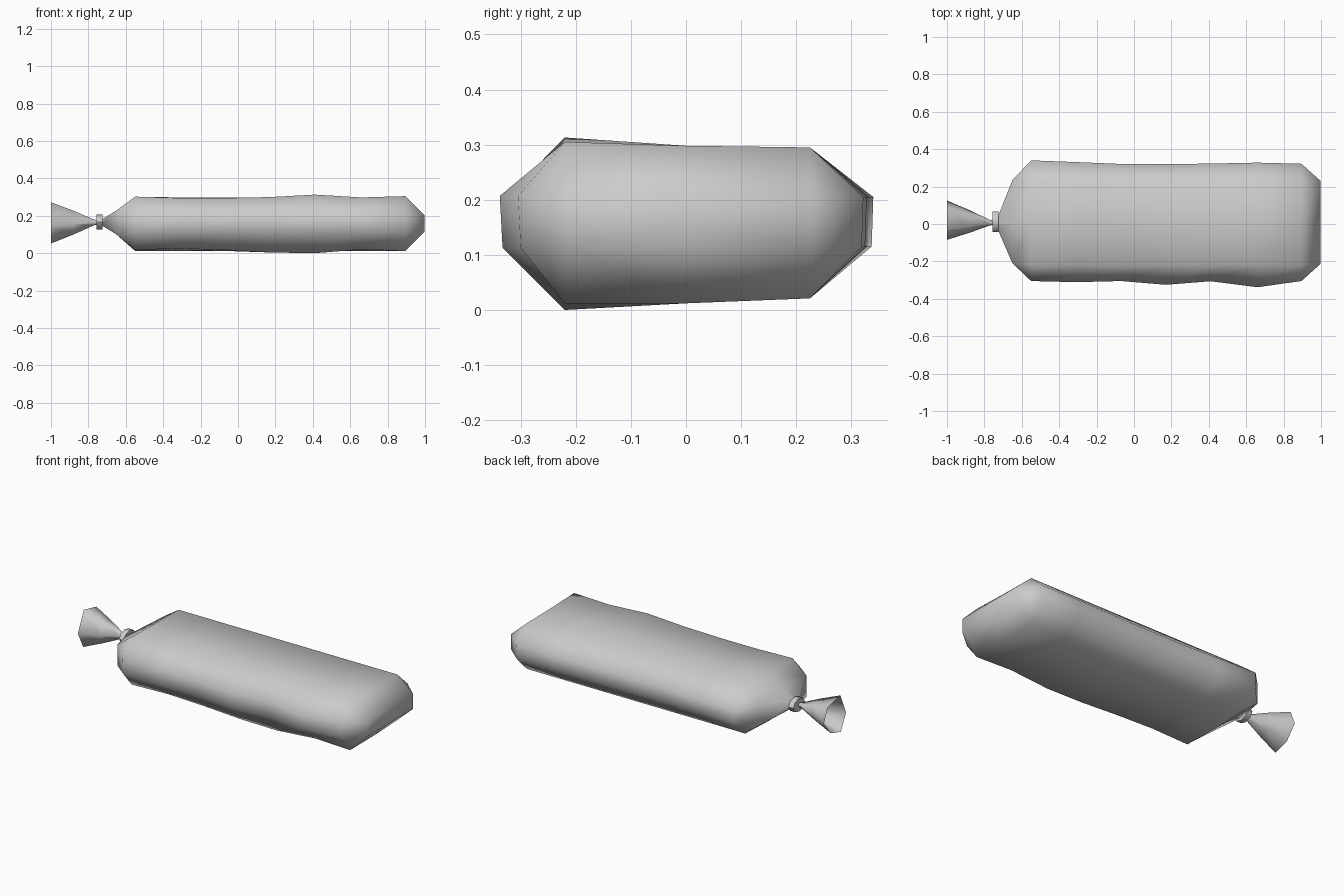
import bpy, bmesh, math

if "Cube" in bpy.data.objects:
    bpy.data.objects.remove(bpy.data.objects["Cube"])


def loft(name, rings, start=None, end=None, angle=None):
    """Skin equal-length rings; optional end points close the shape with a fan."""
    bm = bmesh.new()
    vs = [[bm.verts.new(p) for p in r] for r in rings]
    n = len(rings[0])
    for a, b in zip(vs, vs[1:]):
        for i in range(n):
            j = (i + 1) % n
            bm.faces.new((a[i], a[j], b[j], b[i]))
    for ring, tip in ((vs[0], start), (vs[-1], end)):
        if tip:
            c = bm.verts.new(tip)
            for i in range(n):
                bm.faces.new((ring[i], ring[(i + 1) % n], c))
    bmesh.ops.remove_doubles(bm, verts=bm.verts, dist=0.0005)
    bmesh.ops.recalc_face_normals(bm, faces=bm.faces)
    me = bpy.data.meshes.new(name)
    bm.to_mesh(me)
    bm.free()
    ob = bpy.data.objects.new(name, me)
    bpy.context.collection.objects.link(ob)
    for p in me.polygons:
        p.use_smooth = True
    if angle:
        bpy.ops.object.select_all(action='DESELECT')
        bpy.context.view_layer.objects.active = ob
        ob.select_set(True)
        bpy.ops.object.shade_smooth_by_angle(angle=math.radians(angle))
    return ob


def section(x, front, back, top, bottom):
    """Ten-sided cushion cross-section; the front (-y) edges carry the wobble."""
    return [(x, 0, 0.298), (x, 0.225, 0.295), (x, back, 0.205), (x, back - 0.003, 0.115),
            (x, 0.225, 0.021), (x, 0, 0.012), (x, -0.22, bottom), (x, front + 0.005, 0.113),
            (x, front, 0.207), (x, -0.22, top)]


def end_section(x, front, back, top, bottom):
    """Same ring with its corners collapsed to a rectangle."""
    return [(x, 0, top), (x, back, top), (x, back, top), (x, back, bottom), (x, back, bottom),
            (x, 0, bottom), (x, front, bottom), (x, front, bottom), (x, front, top), (x, front, top)]


# Stuffed bag body
stations = [(-0.55, -0.305, 0.340, 0.302, 0.018), (-0.31, -0.311, 0.331, 0.295, 0.025),
            (-0.07, -0.305, 0.321, 0.295, 0.017), (0.17, -0.325, 0.320, 0.300, 0.004),
            (0.41, -0.306, 0.323, 0.313, 0.000), (0.66, -0.338, 0.328, 0.298, 0.020),
            (0.895, -0.305, 0.322, 0.305, 0.012)]
rings = [end_section(-0.735, -0.014, 0.02, 0.177, 0.153),
         end_section(-0.65, -0.21, 0.235, 0.228, 0.100)]
rings += [section(*s) for s in stations]
rings.append(end_section(0.998, -0.213, 0.23, 0.203, 0.115))
loft("bag_body", rings, start=(-0.745, 0, 0.165), end=(0.987, 0, 0.16))


# Tie around the neck
def oval(x, ry, rz, n=8):
    return [(x, 0.012 + ry * math.cos(math.tau * i / n), 0.166 + rz * math.sin(math.tau * i / n))
            for i in range(n)]


loft("neck_tie", [oval(-0.757, 0.055, 0.04), oval(-0.725, 0.055, 0.04)],
     start=(-0.757, 0.012, 0.166), end=(-0.725, 0.012, 0.166), angle=50)

# Flared open tail
rim = [(-0.03, 0.272), (0.09, 0.245), (0.125, 0.16), (0.06, 0.08), (-0.035, 0.052), (-0.085, 0.15)]


def tail_ring(x, f):
    return [(x, 0.005 + (y - 0.005) * f, 0.165 + (z - 0.165) * f) for y, z in rim]


loft("bag_tail", [tail_ring(-0.735, 0.09), tail_ring(-0.77, 0.14),
                  tail_ring(-0.88, 0.58), tail_ring(-1.0, 1.0)])
